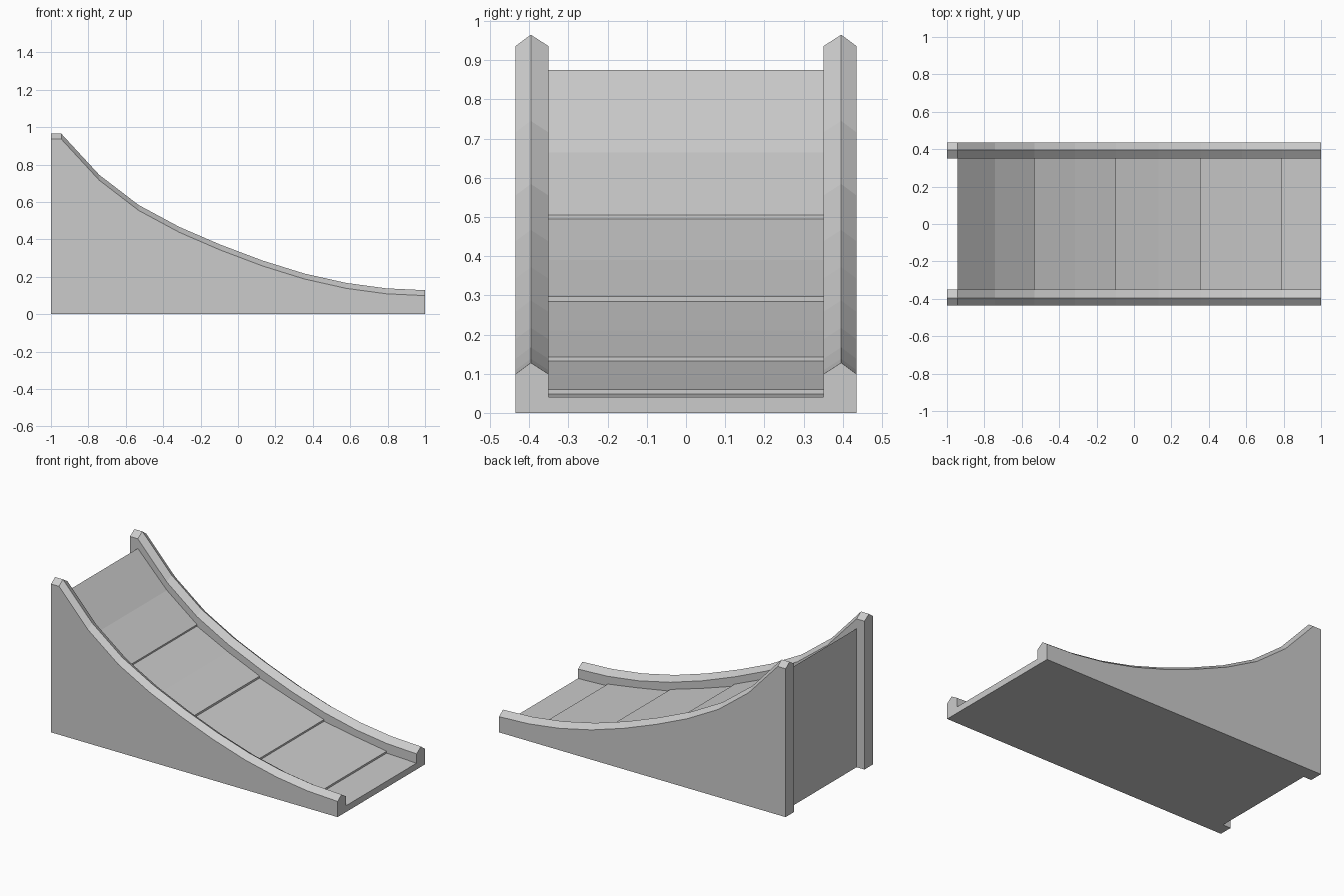
import bpy, bmesh

if "Cube" in bpy.data.objects:
    bpy.data.objects.remove(bpy.data.objects["Cube"])

OUT, RIDGE, INN = 0.435, 0.396, 0.351   # side wall: outer face, ridge line, inner face
LIP = 0.029                             # ridge height above wall edges
BACK = -0.945                           # back of the slide bed

# x, wall edge height, bed height (second bed height = small step down)
STATIONS = [
    (BACK, .936, .875, None), (-.742, .716, .665, None), (-.532, .555, .505, .495),
    (-.315, .438, .390, None), (-.095, .343, .297, .284), (.130, .258, .210, None),
    (.355, .188, .143, .132), (.578, .138, .093, None), (.792, .109, .060, .048),
    (1.0, .099, .040, None)]


def channel(x, edge, bed):
    """U-shaped section: two ridged walls with the bed between them."""
    half = [(OUT, 0), (OUT, edge), (RIDGE, edge + LIP), (INN, edge), (INN, bed)]
    return [(x, -y, z) for y, z in half] + [(x, y, z) for y, z in reversed(half)]


def post(x, edge, side):
    """Section of one wall on its own, behind the bed."""
    return [(x, side * y, z) for y, z in
            [(OUT, 0), (OUT, edge), (RIDGE, edge + LIP), (INN, edge), (INN, 0)]]


def loft(bm, sections):
    rings = [[bm.verts.new(p) for p in s] for s in sections]
    for a, b in zip(rings, rings[1:]):
        for i in range(len(a)):
            j = (i + 1) % len(a)
            pts = {tuple(v.co) for v in (a[i], a[j], b[j], b[i])}
            if len(pts) > 2:
                bm.faces.new((a[i], a[j], b[j], b[i]))
    return rings


bm = bmesh.new()

# ramp channel with stepped bed panels
sections = []
for x, edge, bed, low in STATIONS:
    sections.append(channel(x, edge, bed))
    if low is not None:
        sections.append(channel(x, edge, low))
rings = loft(bm, sections)
bm.faces.new(rings[-1])

# back wall of the bed, recessed between the side walls
top = STATIONS[0][2]
bm.faces.new([bm.verts.new(p) for p in
              [(BACK, -INN, 0), (BACK, INN, 0), (BACK, INN, top), (BACK, -INN, top)]])

# side walls carried on past the bed
for side in (-1, 1):
    ends = loft(bm, [post(-1, .936, side), post(BACK, .936, side)])
    bm.faces.new(ends[0])

bmesh.ops.remove_doubles(bm, verts=bm.verts[:], dist=0.0005)
bmesh.ops.dissolve_degenerate(bm, edges=bm.edges[:], dist=0.0001)
bmesh.ops.recalc_face_normals(bm, faces=bm.faces[:])
mesh = bpy.data.meshes.new("curved_ramp")
bm.to_mesh(mesh)
bm.free()
bpy.context.collection.objects.link(bpy.data.objects.new("curved_ramp", mesh))
